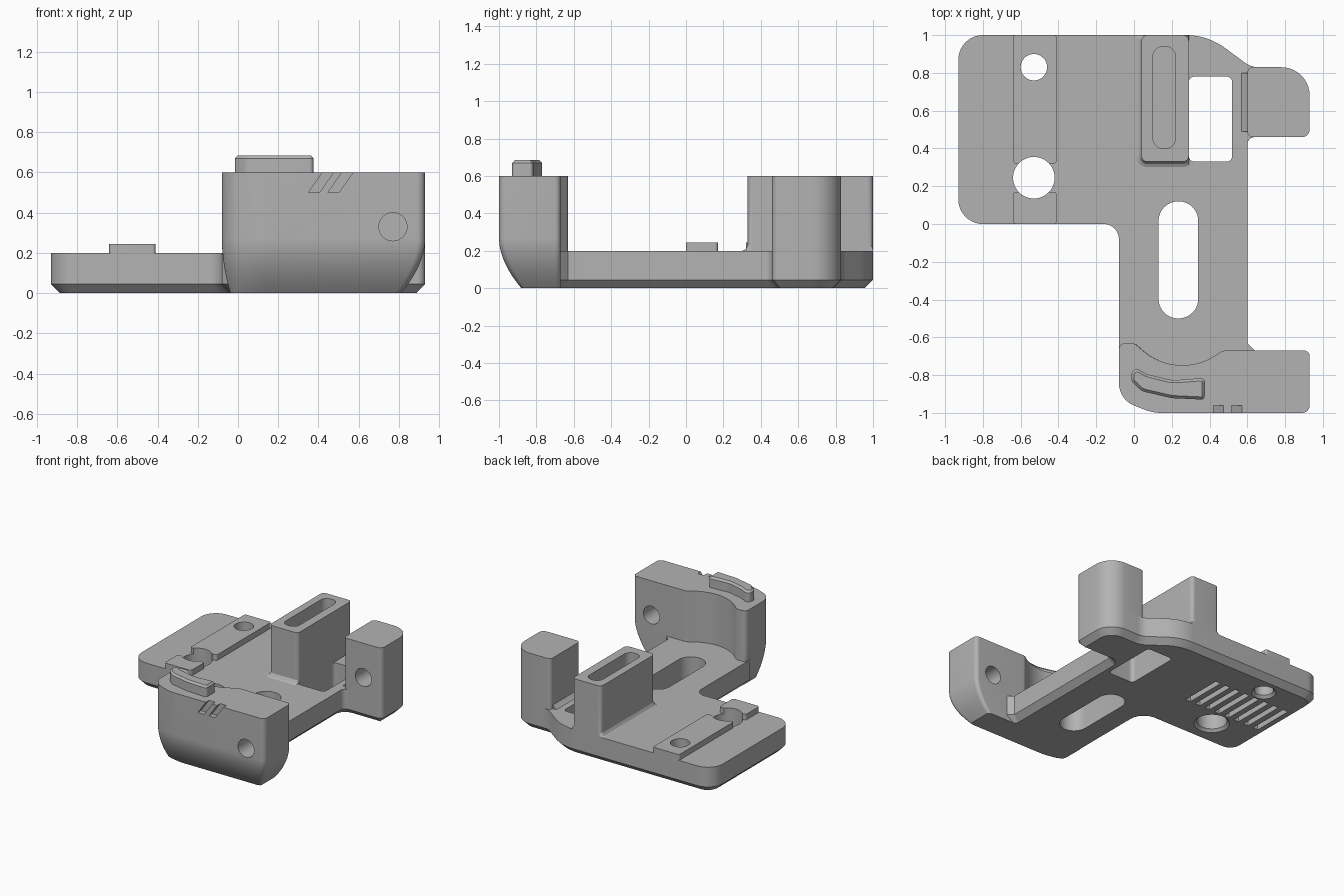
import bpy, bmesh, math
from mathutils import Vector, Matrix

if "Cube" in bpy.data.objects:
    bpy.data.objects.remove(bpy.data.objects["Cube"], do_unlink=True)

grey = bpy.data.materials.new("plain_grey")
grey.use_nodes = True
grey.diffuse_color = (0.45, 0.45, 0.45, 1)
grey.node_tree.nodes["Principled BSDF"].inputs["Base Color"].default_value = (0.45, 0.45, 0.45, 1)


def rounded(corners, steps=10):
    """Counter-clockwise outline from (x, y, radius) corners."""
    pts = []
    for i, (x, y, r) in enumerate(corners):
        p = Vector((x, y))
        a = (Vector(corners[i - 1][:2]) - p).normalized()
        b = (Vector(corners[(i + 1) % len(corners)][:2]) - p).normalized()
        if r == 0:
            new = [p]
        else:
            half = a.angle(b) / 2
            mid = (a + b).normalized()
            c = p + mid * (r / math.sin(half))
            start, end = p + a * (r / math.tan(half)), p + b * (r / math.tan(half))
            sweep = (start - c).angle_signed(end - c)
            new = []
            for k in range(steps + 1):
                t = -sweep * k / steps
                d = start - c
                new.append(c + Vector((d.x * math.cos(t) - d.y * math.sin(t),
                                       d.x * math.sin(t) + d.y * math.cos(t))))
        for q in new:
            if not pts or (q - pts[-1]).length > 1e-4:
                pts.append(q)
    if (pts[0] - pts[-1]).length < 1e-4:
        pts.pop()
    area = sum(pts[i - 1].cross(pts[i]) for i in range(len(pts)))
    return pts if area > 0 else pts[::-1]


def box(x0, x1, y0, y1, r=0.0):
    return rounded([(x0, y0, r), (x1, y0, r), (x1, y1, r), (x0, y1, r)])


def circle(x, y, r):
    return [Vector((x + r * math.cos(k * math.tau / 48), y + r * math.sin(k * math.tau / 48)))
            for k in range(48)]


def inset(pts, d):
    out = []
    for i, p in enumerate(pts):
        a = (p - pts[i - 1]).normalized()
        b = (pts[(i + 1) % len(pts)] - p).normalized()
        na, nb = Vector((-a.y, a.x)), Vector((-b.y, b.x))
        out.append(p + (na + nb) * (d / (1 + na.dot(nb))))
    return out


def loft(name, loops):
    """Solid through stacked loops of 3D points."""
    bm = bmesh.new()
    rings = [[bm.verts.new(p) for p in loop] for loop in loops]
    for lo, hi in zip(rings, rings[1:]):
        for i in range(len(lo)):
            bm.faces.new((lo[i - 1], lo[i], hi[i], hi[i - 1]))
    bm.faces.new(rings[0][::-1])
    bm.faces.new(rings[-1])
    bmesh.ops.recalc_face_normals(bm, faces=bm.faces)
    me = bpy.data.meshes.new(name)
    bm.to_mesh(me)
    bm.free()
    me.materials.append(grey)
    ob = bpy.data.objects.new(name, me)
    bpy.context.collection.objects.link(ob)
    return ob


def prism(name, pts, levels):
    """Extrusion through (z, inset) levels."""
    return loft(name, [[(p.x, p.y, z) for p in (inset(pts, d) if d else pts)] for z, d in levels])


def prism_y(name, pts, y0, y1):
    """Outline in x and z, extruded along y."""
    ob = prism(name, pts, [(-y1, 0), (-y0, 0)])
    ob.data.transform(Matrix.Rotation(math.pi / 2, 4, 'X'))
    return ob


cutters = set()


def cut(ob, *tools):
    bpy.context.view_layer.objects.active = ob
    for tool in tools:
        tool.hide_render = True
        cutters.add(tool)
        mod = ob.modifiers.new("cut", 'BOOLEAN')
        mod.operation, mod.solver, mod.object = 'DIFFERENCE', 'EXACT', tool
        bpy.ops.object.modifier_apply(modifier=mod.name)


# Base plate with chamfered underside
plate = prism("base_plate", rounded([
    (-0.93, 0, 0.13), (-0.08, 0, 0.08), (-0.08, -0.68, 0), (0.02, -0.82, 0), (0.45, -0.82, 0),
    (0.61, -0.76, 0), (0.65, -0.68, 0), (0.6, -0.63, 0), (0.6, 0.46, 0.04), (0.93, 0.46, 0.04),
    (0.93, 0.83, 0.15), (0.62, 0.83, 0.12), (0.39, 1, 0.35), (-0.93, 1, 0.13)]),
    [(0, 0.045), (0.045, 0), (0.2, 0)])
flare = [(-0.05, -0.02), (0.0, -0.02), (0.02, 0), (0.4, 0)]
small_hole = prism("small_hole_cutter", circle(-0.53, 0.83, 0.07), flare)
big_hole = prism("big_hole_cutter", circle(-0.53, 0.245, 0.11), flare)
slot = prism("slot_cutter", box(0.13, 0.34, -0.5, 0.12, 0.104), [(-0.1, 0), (0.4, 0)])
window = prism("window_cutter", box(0.29, 0.52, 0.33, 0.78, 0.03), [(-0.1, 0), (0.4, 0)])
cut(plate, small_hole, big_hole, slot, window)

# Row of underside grooves
for k in range(8):
    x = -0.82 + k * 0.091
    cut(plate, prism("groove_cutter", box(x - 0.022, x + 0.022, 0.39, 0.73), [(-0.05, 0), (0.05, 0)]))

# Raised strips
long_strip = prism("long_strip", box(-0.64, -0.41, 0.32, 1, 0.015), [(0.2, 0), (0.245, 0)])
short_strip = prism("short_strip", box(-0.64, -0.41, 0, 0.17, 0.015), [(0.2, 0), (0.245, 0)])
cut(long_strip, small_hole, big_hole)
cut(short_strip, big_hole)

# Slotted tower with a flared foot
tower = prism("slotted_tower", box(0.04, 0.29, 0.33, 1, 0.03),
              [(0.2, -0.028), (0.208, -0.012), (0.228, 0), (0.6, 0)])
for v in tower.data.vertices:
    v.co.x, v.co.y = min(v.co.x, 0.29), min(v.co.y, 1)
cut(tower, prism("tower_slot_cutter", box(0.1, 0.22, 0.4, 0.94, 0.055), [(0.4, 0), (0.7, 0)]))

# Rear post with a blind hole
post = prism("rear_post", rounded([(0.6, 0.46, 0.03), (0.93, 0.46, 0.04), (0.93, 0.83, 0.15),
                                   (0.6, 0.83, 0.03)]), [(0.2, 0), (0.6, 0)])
cut(post, prism_y("post_hole_cutter", circle(0.77, 0.33, 0.07), 0.4, 0.65))
post_fillet = prism_y("post_fillet", rounded([(0.57, 0.2, 0), (0.6, 0.2, 0), (0.6, 0.23, 0),
                                              (0.582, 0.209, 0)]), 0.49, 0.8)

# Front grip block, rounded under towards the front and right
grip_outline = rounded([
    (-0.08, -0.63, 0.035), (0.0, -0.63, 0.05), (0.23, -0.83, 0.32), (0.47, -0.67, 0.05),
    (0.93, -0.67, 0.03), (0.93, -1, 0.04), (0.1, -1, 0.25), (-0.08, -0.93, 0.13)])


def tucked(d, z):
    loop = []
    for p in grip_outline:
        x, y = p
        if y < -0.78:
            y += d * (-0.78 - y) / 0.22
        if p.x > 0.5:
            x -= d * (p.x - 0.5) / 0.43
        elif p.x < 0.2:
            x += 0.35 * d * (0.2 - p.x) / 0.28
        loop.append((x, y, z))
    return loop


tuck = []
for k in range(13):
    t = k / 12
    tuck.append((0.12 * (1 - t) ** 1.9, 0.27 * t))
grip = loft("front_grip", [tucked(d, z) for d, z in tuck + [(0, 0.6)]])
cut(grip, prism_y("grip_hole_cutter", circle(0.77, 0.33, 0.07), -1.1, -0.6))
for x in (0.35, 0.447):
    mark = rounded([(x, 0.5, 0), (x + 0.055, 0.5, 0), (x + 0.139, 0.62, 0), (x + 0.084, 0.62, 0)])
    cut(grip, prism_y("mark_cutter", mark, -1.05, -0.96))

# Curved button on top of the grip
prism("curved_button", rounded([
    (-0.01, -0.75, 0.03), (0.07, -0.795, 0.05), (0.2, -0.828, 0.2), (0.375, -0.815, 0.02),
    (0.375, -0.93, 0.02), (0.2, -0.922, 0.2), (0.04, -0.885, 0.08), (-0.015, -0.83, 0.03)]),
    [(0.6, 0), (0.67, 0), (0.685, 0.014)])

for ob in cutters:
    bpy.data.objects.remove(ob, do_unlink=True)
bpy.ops.object.select_all(action='DESELECT')
for ob in bpy.context.scene.objects:
    if ob.type == 'MESH':
        ob.select_set(True)
        bpy.context.view_layer.objects.active = ob
bpy.ops.object.shade_smooth_by_angle(angle=math.radians(30))
